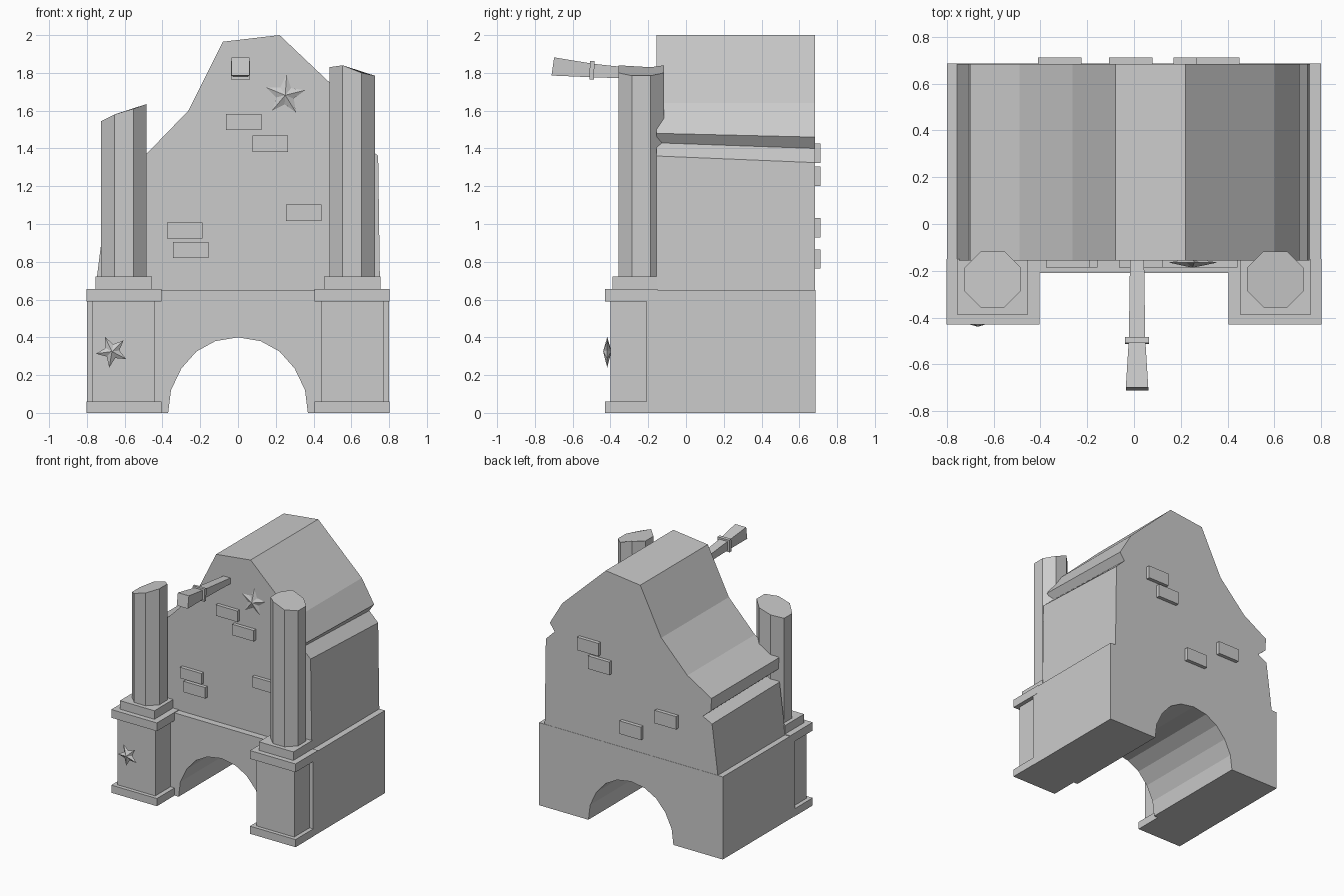
import bpy, math

if "Cube" in bpy.data.objects:
    bpy.data.objects.remove(bpy.data.objects["Cube"])


def mesh(name, verts, faces):
    me = bpy.data.meshes.new(name)
    me.from_pydata(verts, [], faces)
    me.update()
    ob = bpy.data.objects.new(name, me)
    bpy.context.collection.objects.link(ob)
    return ob


def loft(name, rings):
    """Closed solid through rings of equal vertex count."""
    n = len(rings[0])
    verts = [v for r in rings for v in r]
    faces = [tuple(range(n))[::-1], tuple(range(len(verts) - n, len(verts)))]
    for k in range(len(rings) - 1):
        for i in range(n):
            j = (i + 1) % n
            faces.append((k * n + i, k * n + j, k * n + n + j, k * n + n + i))
    return mesh(name, verts, faces)


def box(name, x0, x1, y0, y1, z0, z1):
    return loft(name, [[(x0, y0, z), (x1, y0, z), (x1, y1, z), (x0, y1, z)]
                       for z in (z0, z1)])


def star(name, x, y, z, radius, turn):
    """Five-pointed star, raised to a peak front and back."""
    verts = []
    for i in range(10):
        r = radius if i % 2 == 0 else radius * 0.45
        a = math.radians(turn + 36 * i)
        verts.append((x + r * math.cos(a), y, z + r * math.sin(a)))
    verts += [(x, y - 0.022, z), (x, y + 0.022, z)]
    faces = []
    for i in range(10):
        j = (i + 1) % 10
        faces += [(i, j, 10), (j, i, 11)]
    return mesh(name, verts, faces)


# Arched lower block
half = [(0.37, 0), (0.355, 0.12), (0.30, 0.235), (0.22, 0.325), (0.12, 0.38)]
arch = [(-x, z) for x, z in half] + [(0, 0.40)] + half[::-1]
outline = arch + [(0.8, 0), (0.8, 0.65), (-0.8, 0.65), (-0.8, 0)]
loft("arched_base", [[(x, y, z) for x, z in reversed(outline)] for y in (-0.21, 0.685)])

# Gabled upper wall: x, z at the front, z at the back
gable = [(-0.757, 0.64, 0.64), (0.752, 0.64, 0.64), (0.742, 1.36, 1.325),
         (0.665, 1.43, 1.40), (0.707, 1.48, 1.46), (0.60, 1.64, 1.64),
         (0.22, 2.0, 2.0), (-0.08, 1.965, 1.965), (-0.263, 1.60, 1.60),
         (-0.49, 1.365, 1.365), (-0.70, 1.24, 1.24), (-0.695, 1.15, 1.14),
         (-0.625, 1.09, 1.08), (-0.705, 1.05, 1.04)]
loft("gabled_wall", [[(x, -0.157, zf) for x, zf, zb in gable],
                     [(x, 0.683, zb) for x, zf, zb in gable]])

# Pedestals with broken octagonal columns
tops = {-1: (1.545, 1.58, 1.61, 1.635), 1: (1.83, 1.84, 1.80, 1.785)}
a, b = 0.12, 0.05
octagon = [(-a, -b, 0), (-b, -a, 1), (b, -a, 2), (a, -b, 3),
           (a, b, 3), (b, a, 2), (-b, a, 1), (-a, b, 0)]
for side, label in ((-1, "left"), (1, "right")):
    layers = [("plinth", 0.405, 0.802, -0.43, -0.20, 0.0, 0.06),
              ("pedestal", 0.44, 0.77, -0.40, -0.20, 0.05, 0.60),
              ("cap", 0.405, 0.802, -0.43, -0.15, 0.59, 0.655),
              ("column_foot", 0.455, 0.755, -0.39, -0.15, 0.65, 0.722)]
    for part, x0, x1, y0, y1, z0, z1 in layers:
        xs = sorted((side * x0, side * x1))
        box(label + "_" + part, xs[0], xs[1], y0, y1, z0, z1)
    cx = side * 0.604
    loft(label + "_column", [[(cx + x, -0.237 + y, 0.71) for x, y, k in octagon],
                             [(cx + x, -0.237 + y, tops[side][k]) for x, y, k in octagon]])

# Raised bricks, front and back
for i, (x, z) in enumerate([(0.03, 1.54), (0.172, 1.425), (0.348, 1.06),
                            (-0.283, 0.965), (-0.25, 0.863)]):
    box(f"front_brick_{i + 1}", x - 0.094, x + 0.094, -0.185, -0.14, z - 0.043, z + 0.043)
for i, (x, z) in enumerate([(0.358, 1.375), (0.262, 1.253), (-0.013, 0.815), (-0.318, 0.98)]):
    box(f"back_brick_{i + 1}", x - 0.093, x + 0.093, 0.66, 0.712, z - 0.051, z + 0.051)

# Star ornaments
star("wall_star", 0.25, -0.165, 1.682, 0.108, 86)
star("pedestal_star", -0.667, -0.417, 0.325, 0.086, 260)


# Projecting pole with collar: sections of y bottom, y top, half width, z range
def bar(name, sections):
    cx = 0.013
    loft(name, [[(cx - w, yb, z0), (cx - w, yt, z1), (cx + w, yt, z1), (cx + w, yb, z0)]
                for yb, yt, w, z0, z1 in sections][::-1])


bar("pole", [(-0.14, -0.14, 0.03, 1.765, 1.81), (-0.50, -0.49, 0.035, 1.777, 1.848),
             (-0.712, -0.698, 0.048, 1.786, 1.882)])
bar("pole_collar", [(-0.488, -0.484, 0.051, 1.765, 1.862),
                    (-0.512, -0.508, 0.051, 1.765, 1.864)])

# Make every shell face outward
import bmesh
for ob in bpy.data.objects:
    bm = bmesh.new()
    bm.from_mesh(ob.data)
    bmesh.ops.recalc_face_normals(bm, faces=bm.faces)
    bm.to_mesh(ob.data)
    bm.free()
